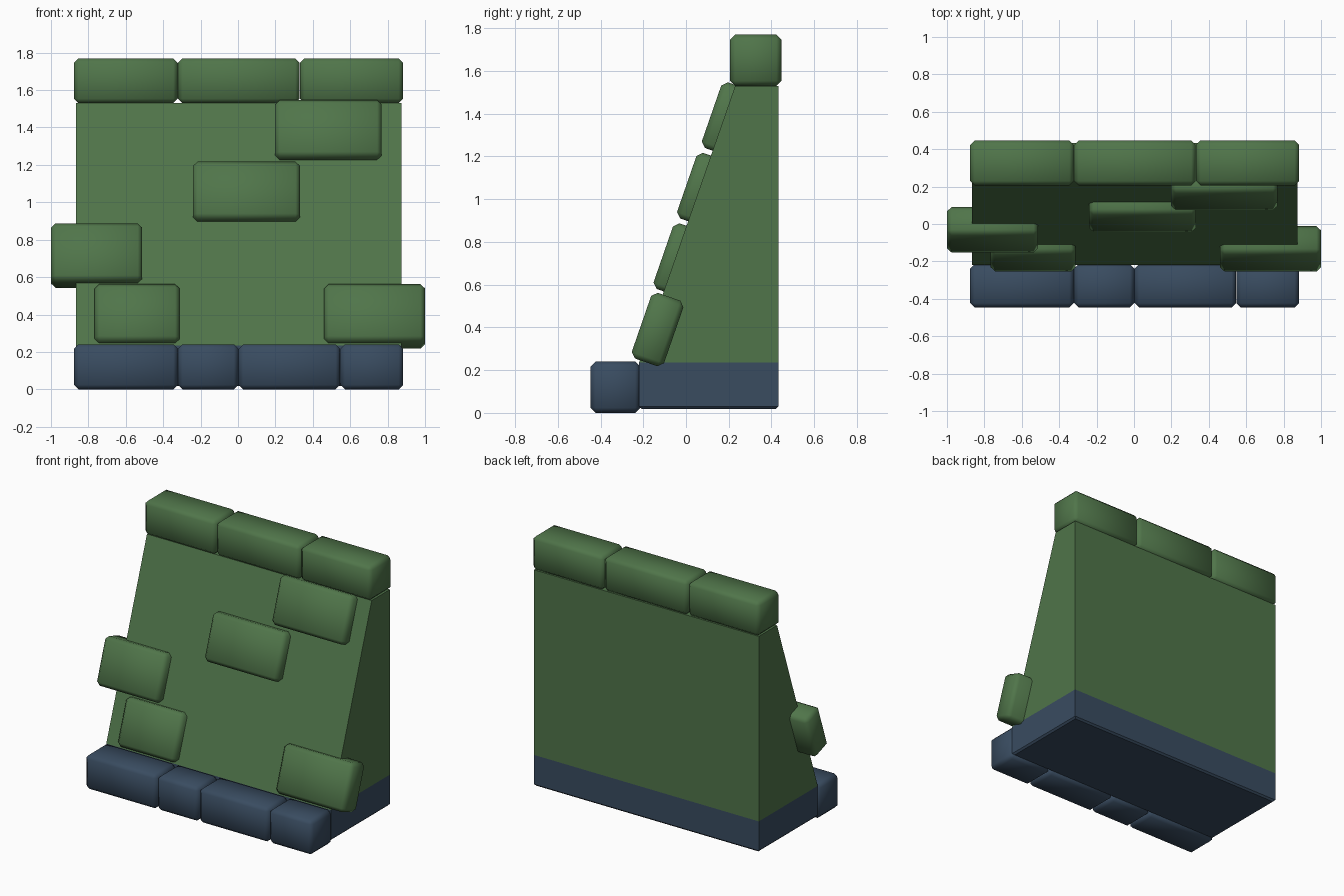
import bpy, bmesh, math
from mathutils import Matrix, Vector

if "Cube" in bpy.data.objects:
    bpy.data.objects.remove(bpy.data.objects["Cube"])


def material(name, color):
    m = bpy.data.materials.new(name)
    m.diffuse_color = (*color, 1)
    m.use_nodes = True
    m.node_tree.nodes["Principled BSDF"].inputs["Base Color"].default_value = m.diffuse_color
    return m


GREEN = material("moss green", (0.080, 0.178, 0.068))
NAVY = material("slate blue", (0.041, 0.072, 0.118))


def finish(name, bm, mat, smooth=True):
    bmesh.ops.recalc_face_normals(bm, faces=bm.faces)
    me = bpy.data.meshes.new(name)
    bm.to_mesh(me)
    bm.free()
    me.materials.append(mat)
    ob = bpy.data.objects.new(name, me)
    bpy.context.collection.objects.link(ob)
    if smooth:
        bpy.ops.object.select_all(action='DESELECT')
        bpy.context.view_layer.objects.active = ob
        ob.select_set(True)
        bpy.ops.object.shade_smooth_by_angle(angle=math.radians(50))
    return ob


def stone(name, center, size, mat, tilt=0.0, bevel=0.024):
    """Block with chamfered, softly shaded edges, leaned back by tilt."""
    bm = bmesh.new()
    bmesh.ops.create_cube(bm, size=1, matrix=Matrix.Diagonal((*size, 1)))
    bmesh.ops.bevel(bm, geom=bm.edges[:], offset=bevel, offset_type='OFFSET',
                    segments=1, affect='EDGES')
    bm.transform(Matrix.Translation(center) @ Matrix.Rotation(tilt, 4, 'X'))
    return finish(name, bm, mat)


def prism(name, profile, x0, x1, mat, bottom_bevel=0.0):
    """Extrude a (y, z) profile along x."""
    bm = bmesh.new()
    f = bm.faces.new([bm.verts.new((x0, y, z)) for y, z in profile])
    ext = bmesh.ops.extrude_face_region(bm, geom=[f])
    bmesh.ops.translate(bm, vec=(x1 - x0, 0, 0),
                        verts=[v for v in ext['geom'] if isinstance(v, bmesh.types.BMVert)])
    if bottom_bevel:
        low = min(v.co.z for v in bm.verts)
        edges = [e for e in bm.edges if all(v.co.z < low + 1e-4 for v in e.verts)]
        bmesh.ops.bevel(bm, geom=edges, offset=bottom_bevel, segments=1, affect='EDGES')
    return finish(name, bm, mat, smooth=False)


# Sloped wall and its foundation
X0, X1, BACK = -0.866, 0.874, 0.432
prism("sloped_wall", [(-0.22, 0.235), (BACK, 0.235), (BACK, 1.53), (0.23, 1.53)], X0, X1, GREEN)
prism("foundation", [(-0.22, 0.018), (BACK, 0.018), (BACK, 0.235), (-0.22, 0.235)],
      X0, X1, NAVY, 0.012)


# Straight rows of stones: front footing and top coping
def row(name, cuts, y0, y1, z0, z1, mat):
    for i, (a, b) in enumerate(zip(cuts, cuts[1:])):
        stone(f"{name}_{i + 1}", Vector(((a + b) / 2, (y0 + y1) / 2, (z0 + z1) / 2)),
              (b - a - 0.002, y1 - y0, z1 - z0), mat)


row("footing_stone", [-0.877, -0.321, 0.003, 0.547, 0.884], -0.447, -0.214, 0.0, 0.241, NAVY)
row("coping_stone", [-0.877, -0.321, 0.331, 0.884], 0.206, 0.447, 1.53, 1.77, GREEN)

# Bricks sunk into the slope, leaning with it
LEAN = -math.atan(0.347)
for i, (a, b, y, z) in enumerate([
        (-0.766, -0.312, -0.133, 0.390),
        (0.460, 1.0, -0.133, 0.390),
        (-1.0, -0.512, -0.031, 0.715),
        (-0.241, 0.332, 0.079, 1.045),
        (0.199, 0.768, 0.195, 1.375)]):
    stone(f"wall_brick_{i + 1}", Vector(((a + b) / 2, y, z)), (b - a, 0.16, 0.325), GREEN, LEAN)
